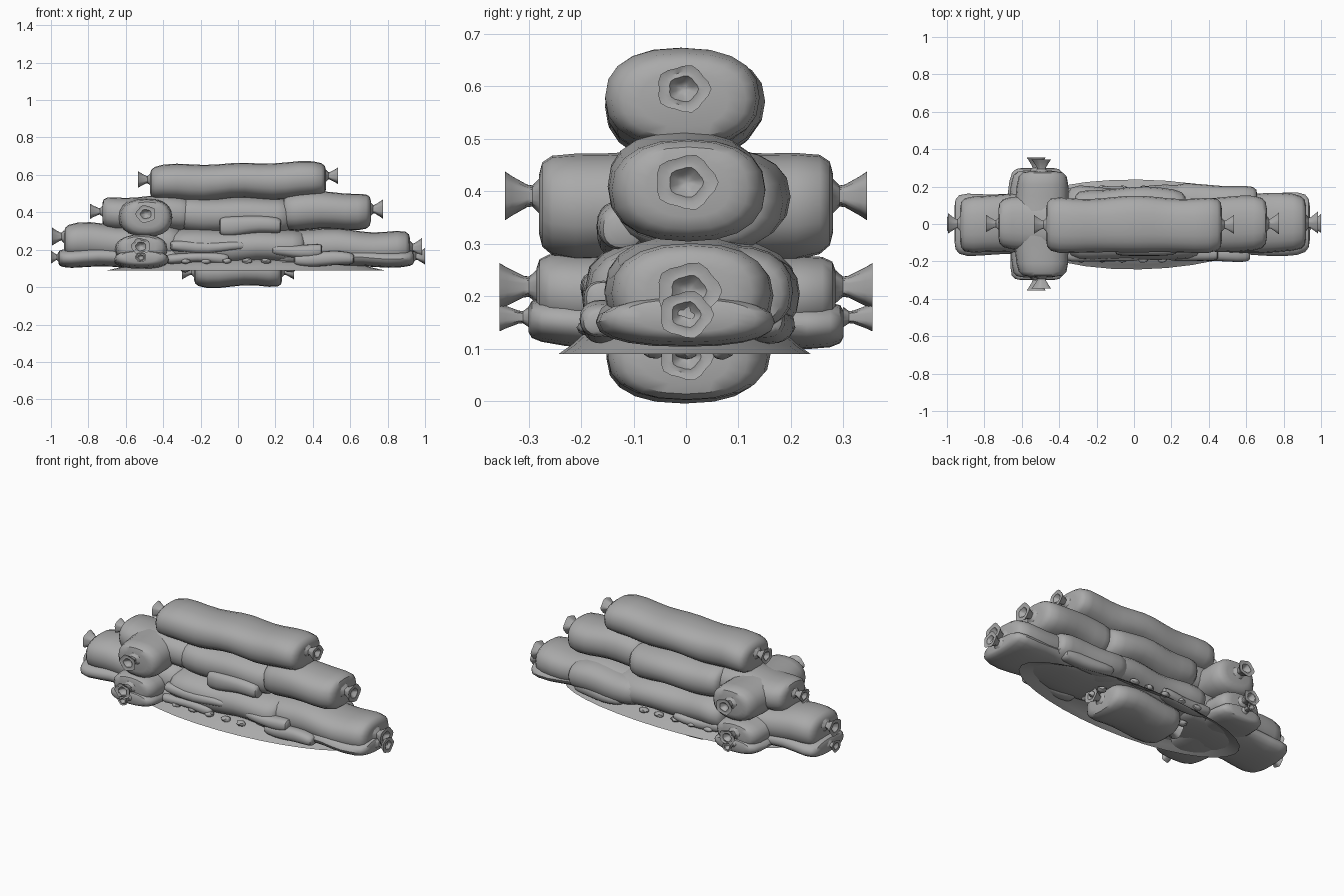
import bpy, bmesh, math, random
from mathutils import Vector, Matrix

random.seed(4)
if "Cube" in bpy.data.objects:
    bpy.data.objects.remove(bpy.data.objects["Cube"], do_unlink=True)

canvas = bpy.data.materials.new("grey_canvas")
canvas.use_nodes = True
GREY = (0.4, 0.4, 0.4, 1)
canvas.diffuse_color = GREY
canvas.node_tree.nodes["Principled BSDF"].inputs["Base Color"].default_value = GREY
SIDES = 20


def finish(name, bm, angle=40):
    bmesh.ops.recalc_face_normals(bm, faces=bm.faces)
    mesh = bpy.data.meshes.new(name)
    bm.to_mesh(mesh)
    bm.free()
    mesh.materials.append(canvas)
    obj = bpy.data.objects.new(name, mesh)
    bpy.context.collection.objects.link(obj)
    bpy.ops.object.select_all(action="DESELECT")
    obj.select_set(True)
    bpy.context.view_layer.objects.active = obj
    bpy.ops.object.shade_smooth_by_angle(angle=math.radians(angle))
    return obj


def loft(bm, rings, cap=True):
    """Skin a list of point rings."""
    loops = [[bm.verts.new(p) for p in ring] for ring in rings]
    for a, b in zip(loops, loops[1:]):
        for i in range(len(a)):
            j = (i + 1) % len(a)
            bm.faces.new((a[i], a[j], b[j], b[i]))
    if cap:
        for loop, step in ((loops[0], 1), (loops[-1], -1)):
            bm.faces.new(loop[::step])


def ring(x, y, z, ry, rz, power=0.85, wave=0, folds=6):
    """Squashed oval ring across the length axis, with optional cloth folds."""
    pts = []
    for k in range(SIDES):
        a = math.tau * k / SIDES
        c, s = math.cos(a), math.sin(a)
        r = 1 + wave * math.cos(folds * a)
        pts.append(Vector((x, y + r * ry * math.copysign(abs(c) ** power, c),
                           z + r * rz * math.copysign(abs(s) ** power, s))))
    return pts


def sandbag(name, start, end, y, z, ry, rz, tie_z=0, frill=0.05, tie_length=0.065,
            ties=(True, True), across=0, tilt=0, lump=0.03):
    """Filled sack along x (or along y when across is given), tied at its ends."""
    bm = bmesh.new()
    phase = random.uniform(0, math.tau)
    mid, half = (start + end) / 2, (end - start) / 2
    # (distance from the end, share of full radius)
    shoulder = [(0, 0.55), (0.006, 0.78), (0.025, 0.92), (0.07, 0.99)]
    body = [(start + d, s) for d, s in shoulder]
    n = max(2, int(half * 2 / 0.08))
    a, b = start + 0.07, end - 0.07
    body += [(a + (b - a) * i / n, 1) for i in range(1, n)]
    body += [(end - d, s) for d, s in reversed(shoulder)]
    rings = []
    for x, s in body:
        w = 1 + lump * math.sin(x * 13 + phase)
        sag = tilt * (x - mid) / half + 0.006 * math.sin(x * 17 + phase)
        rings.append(ring(x, y + 0.005 * math.sin(x * 11 + phase), z + sag,
                          ry * s * w, rz * s * (2 - w)))
    loft(bm, rings)
    # gathered neck and flared cloth frill
    for on, x, d in ((ties[0], start, -1), (ties[1], end, 1)):
        if not on:
            continue
        tz = z + tie_z + tilt * d
        prof = [(-0.01, 0.75, 0.0), (0.0, 0.72, 0.05), (0.2, 0.42, 0.1), (0.35, 0.45, 0.1),
                (0.8, 0.82, 0.06), (1, 1, 0.07), (0.93, 0.75, 0.07), (0.97, 0.55, 0.06),
                (0.7, 0.3, 0.1), (0.62, 0.1, 0)]
        loft(bm, [ring(x + d * t * tie_length, y, tz, r * frill, r * frill * 0.88, 1, wv, 5)
                  for t, r, wv in prof])
    if across:
        bmesh.ops.transform(bm, matrix=Matrix.Translation((across, 0, 0))
                            @ Matrix.Rotation(math.pi / 2, 4, "Z"), verts=bm.verts)
    return finish(name, bm)


# Top and bottom single bags
sandbag("top_bag", -0.47, 0.47, -0.005, 0.565, 0.147, 0.096, 0.02, tilt=0.01)
sandbag("buried_bag", -0.235, 0.235, 0, 0.085, 0.152, 0.083, 0, 0.05)

# Second row
sandbag("second_row_left_bag", -0.725, -0.24, 0, 0.395, 0.14, 0.09, 0.01, 0.045,
        ties=(True, False))
sandbag("second_row_middle_bag", -0.32, 0.28, 0.025, 0.385, 0.165, 0.098, ties=(False, False))
sandbag("second_row_right_bag", 0.24, 0.71, 0, 0.407, 0.145, 0.1, 0.01, 0.058,
        ties=(False, True))

# Bottom row, with flatter bags tucked underneath
sandbag("bottom_row_left_bag", -0.93, -0.3, 0, 0.235, 0.155, 0.098, 0.025, 0.055,
        ties=(True, False), tilt=-0.01)
sandbag("bottom_row_middle_bag", -0.36, 0.36, 0.005, 0.215, 0.195, 0.098, ties=(False, False))
sandbag("bottom_row_right_bag", 0.27, 0.92, 0.005, 0.21, 0.155, 0.095, 0.01, 0.06,
        ties=(False, True), tilt=-0.01)
sandbag("bottom_row_back_bag", 0.2, 0.66, 0.09, 0.205, 0.12, 0.085, ties=(False, False))
sandbag("flat_left_bag", -0.96, -0.25, 0, 0.16, 0.165, 0.053, 0, 0.04, 0.04, (True, False))
sandbag("flat_right_bag", 0.2, 0.94, 0, 0.155, 0.165, 0.047, 0.01, 0.05, 0.06, (False, True))

# Crosswise bags
sandbag("upper_cross_bag", -0.28, 0.28, 0, 0.376, 0.143, 0.1, 0.015, 0.052, across=-0.493)
sandbag("lower_cross_bag", -0.285, 0.285, 0, 0.208, 0.143, 0.075, 0.01, 0.05, 0.07, across=-0.52)
sandbag("flat_cross_bag", -0.3, 0.3, 0, 0.15, 0.15, 0.045, 0.01, 0.03, 0.055, across=-0.52)

# Slumped cloth folds bulging from both long sides
FOLDS = [(-0.36, 0.04, 0.215, 0.03), (-0.1, 0.23, 0.33, 0.05), (0.18, 0.45, 0.195, 0.035),
         (-0.38, -0.05, 0.155, 0.03), (0.3, 0.62, 0.15, 0.035)]
for i, (start, end, z, rz) in enumerate(FOLDS):
    depth = -0.125 if z > 0.3 else -0.155
    sandbag(f"front_fold_{i + 1}", start, end, depth, z, 0.045, rz, ties=(False, False), lump=0.1)
for i, (start, end, z, rz) in enumerate(FOLDS[2:]):
    sandbag(f"back_fold_{i + 1}", start, end, 0.155, z, 0.045, rz, ties=(False, False), lump=0.1)

# Hollow spread of earth under the wall
bm = bmesh.new()
skirt = []
for share, height in ((1, 0.09), (0.9, 0.107), (0.78, 0.133), (0.5, 0.15), (0.15, 0.155)):
    loop = []
    for k in range(32):
        a = math.tau * k / 32
        r = share * (1 + 0.02 * math.sin(3 * a + 1))
        loop.append((0.03 + 0.74 * r * math.cos(a), 0.24 * r * math.sin(a), height))
    skirt.append(loop)
loft(bm, skirt, cap=False)
finish("earth_skirt", bm)

# Clods of earth along the foot and beside the buried bag
spots = [(x, side * 0.185, 0.14) for side in (-1, 1) for x in (-0.28, -0.17, -0.06, 0.05, 0.15)]
spots += [(x, y, 0.095) for x in (-0.28, 0.28) for y in (-0.06, 0.0, 0.07)]
for i, spot in enumerate(spots):
    bm = bmesh.new()
    bmesh.ops.create_icosphere(bm, subdivisions=2, radius=0.022)
    for v in bm.verts:
        v.co = Vector((v.co.x * 1.3, v.co.y, v.co.z * 0.7)) * random.uniform(0.85, 1.1)
    bmesh.ops.translate(bm, vec=spot, verts=bm.verts)
    finish(f"earth_clod_{i + 1}", bm)
